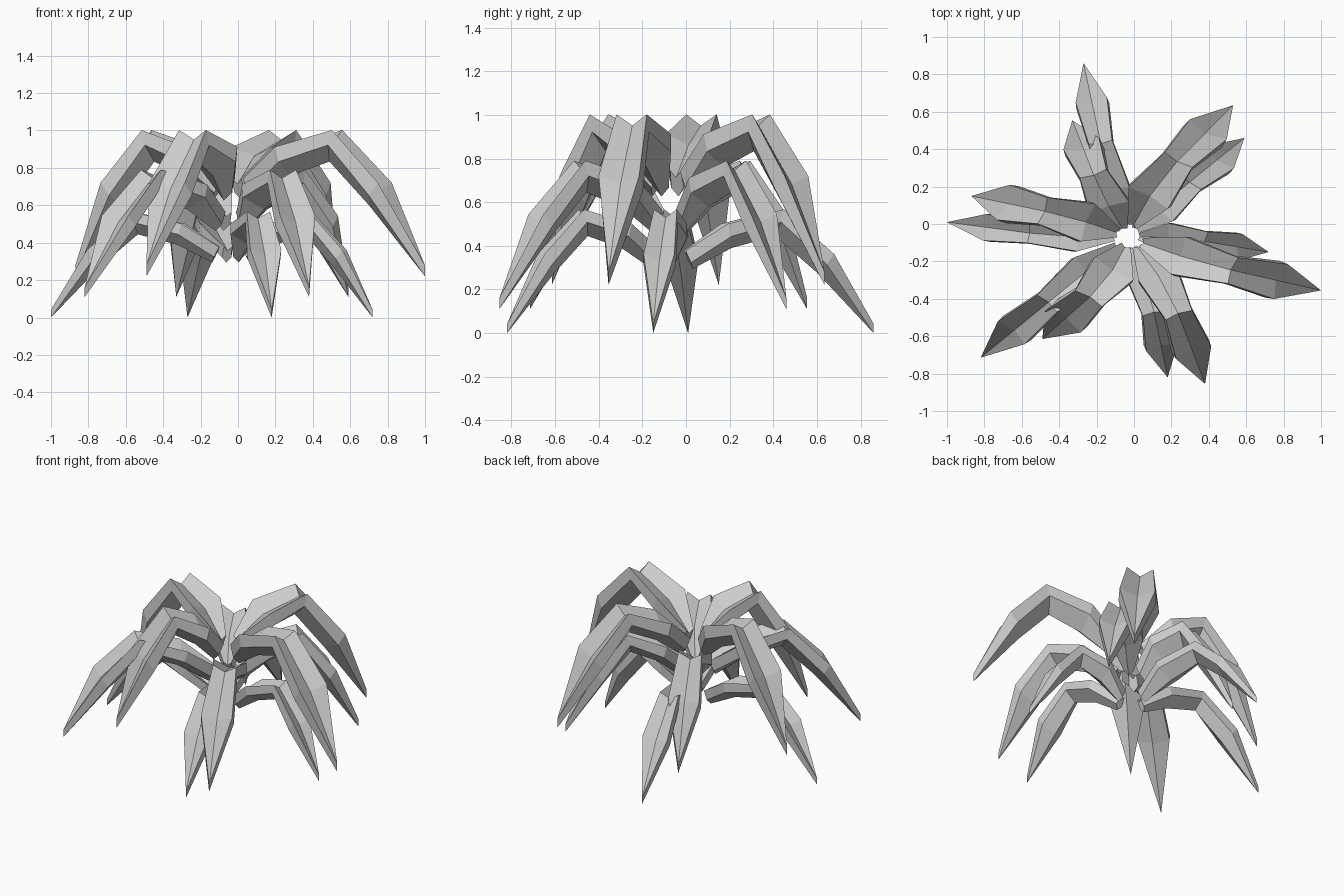
import bpy, bmesh
from math import sin, cos, radians
from mathutils import Vector

if "Cube" in bpy.data.objects:
    bpy.data.objects.remove(bpy.data.objects["Cube"])

CENTRE = Vector((-0.03, -0.07))
STRETCH = 1.2   # plant is wider along x than y

# stations: radius fraction, groove height, half width, fold depth, keel depth, tilt (deg), bow share
STATIONS = [
    (0.08, 0.358, 0.018, 0.022, 0.070, -25, 0.4),
    (0.28, 0.465, 0.076, 0.038, 0.078, -16, 1.0),
    (0.54, 0.530, 0.053, 0.038, 0.088, 14, 1.0),
    (0.77, 0.335, 0.071, 0.034, 0.074, 36, 0.5),
]
RIM = 0.060

# tiers: name, tip height, size, leaves as (tip x, tip y, sideways bow)
TIERS = [
    ("lower", 0.00, 1.00, [(-1.0, 0.01, 0.022), (-0.27, 0.86, 0.015),
                           (0.18, -0.82, 0.02), (0.72, -0.15, 0.02)]),
    ("middle", 0.11, 1.20, [(-0.82, -0.715, 0.0), (-0.33, 0.555, 0.02),
                            (0.38, -0.855, 0.04), (0.59, 0.46, 0.01)]),
    ("upper", 0.22, 1.38, [(-0.87, 0.15, -0.02), (-0.49, -0.615, 0.044),
                           (0.53, 0.635, 0.042), (1.0, -0.355, -0.023)]),
]


def make_leaf(name, x, y, bend, z0, s):
    d = Vector((x, y)) - CENTRE
    length = d.length
    out = d.normalized()
    flat = Vector((out.x / STRETCH, out.y)).normalized()
    side = Vector((-flat.y * STRETCH, flat.x))

    def point(r, w, z):
        p = CENTRE + out * r + side * w
        return (p.x, p.y, z0 + z * s)

    bm = bmesh.new()
    rings = []
    for f, z, w, fold, keel, tilt, bow in STATIONS:
        nr, nz = sin(radians(tilt)), cos(radians(tilt))
        # folded section: groove, rim top, rim bottom, keel, then the other side
        sec = [(0, 0), (w, fold), (w + 0.004, fold - RIM), (0, -keel),
               (-w - 0.004, fold - RIM), (-w, fold)]
        rings.append([bm.verts.new(point(f * length + h * nr * s, a * s + bow * bend, z + h * nz))
                      for a, h in sec])
    top = bm.verts.new(point(length, 0, 0.042))
    low = bm.verts.new(point(length, 0, 0.0))
    for a, b in zip(rings, rings[1:]):
        for i in range(6):
            j = (i + 1) % 6
            bm.faces.new((a[i], a[j], b[j], b[i]))
    # pointed tip and closed base
    g, rt, rb, k, lb, lt = rings[-1]
    for f in ((g, rt, top), (rt, rb, low, top), (rb, k, low),
              (k, lb, low), (lb, lt, top, low), (lt, g, top)):
        bm.faces.new(f)
    bm.faces.new(rings[0])
    bmesh.ops.recalc_face_normals(bm, faces=bm.faces)
    me = bpy.data.meshes.new(name)
    bm.to_mesh(me)
    bm.free()
    ob = bpy.data.objects.new(name, me)
    bpy.context.collection.objects.link(ob)


# three tiers of four arching leaves
for tier, z0, size, leaves in TIERS:
    for i, (x, y, bend) in enumerate(leaves):
        make_leaf(f"{tier}_leaf_{i + 1}", x, y, bend, z0, size)
